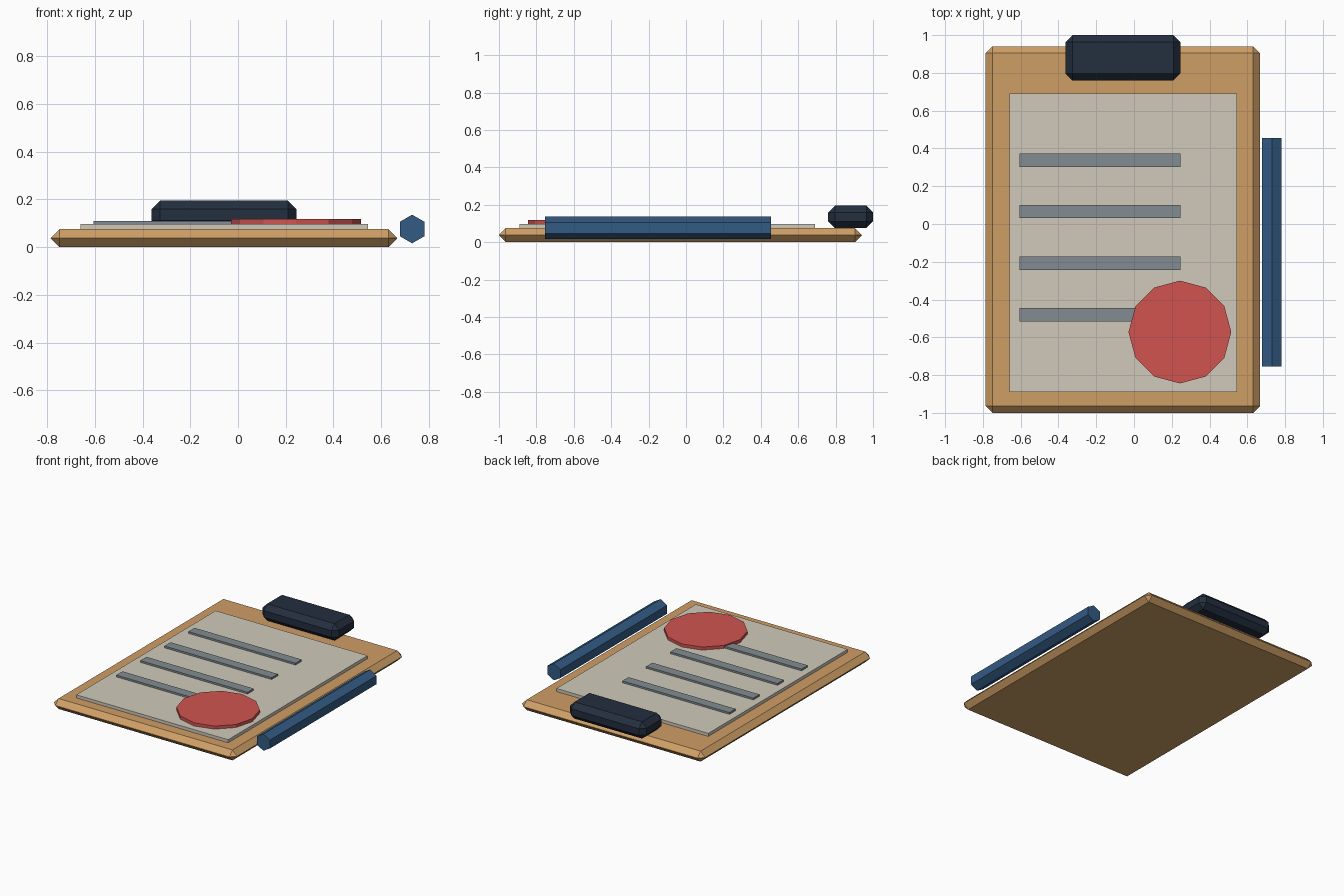
import bpy
import bmesh
from math import pi
from mathutils import Matrix

default_cube = bpy.data.objects.get("Cube")
if default_cube:
    bpy.data.objects.remove(default_cube, do_unlink=True)


def material(name, rgb):
    # sRGB 0-255 to linear
    color = [((c / 255 + 0.055) / 1.055) ** 2.4 for c in rgb] + [1]
    mat = bpy.data.materials.new(name)
    mat.use_nodes = True
    mat.diffuse_color = color
    mat.node_tree.nodes["Principled BSDF"].inputs["Base Color"].default_value = color
    return mat


def finish(name, bm, mat):
    bmesh.ops.recalc_face_normals(bm, faces=bm.faces)
    mesh = bpy.data.meshes.new(name)
    bm.to_mesh(mesh)
    bm.free()
    mesh.materials.append(mat)
    obj = bpy.data.objects.new(name, mesh)
    bpy.context.collection.objects.link(obj)
    return obj


def box(name, low, high, mat, chamfer=0):
    bm = bmesh.new()
    size = [b - a for a, b in zip(low, high)]
    center = [(a + b) / 2 for a, b in zip(low, high)]
    place = Matrix.Translation(center) @ Matrix.Diagonal((*size, 1))
    bmesh.ops.create_cube(bm, size=1, matrix=place)
    if chamfer:
        bmesh.ops.bevel(bm, geom=bm.edges[:], offset=chamfer, segments=1,
                        affect='EDGES', clamp_overlap=True)
    return finish(name, bm, mat)


def prism(name, sides, radius, length, matrix, mat):
    bm = bmesh.new()
    bmesh.ops.create_cone(bm, cap_ends=True, segments=sides, radius1=radius,
                          radius2=radius, depth=length, matrix=matrix)
    return finish(name, bm, mat)


wood = material("warm wood", (207, 159, 102))
paper_grey = material("off-white paper", (209, 202, 187))
slate = material("slate ink", (131, 140, 146))
red = material("stamp red", (208, 84, 80))
navy = material("dark navy metal", (35, 46, 62))
blue = material("pen blue", (52, 91, 132))

# Chamfered backing board
box("board", (-0.785, -1, 0), (0.667, 0.94, 0.075), wood, 0.036)

# Paper sheet
box("paper", (-0.66, -0.89, 0.07), (0.545, 0.69, 0.097), paper_grey)

# Raised text lines
for i, y in enumerate((0.337, 0.066, -0.208, -0.48)):
    box(f"text_line_{i + 1}", (-0.605, y - 0.035, 0.09),
        (0.245, y + 0.035, 0.11), slate)

# Round stamp
prism("stamp", 12, 0.272, 0.025, Matrix.Translation((0.243, -0.572, 0.1065)), red)

# Clip at the top edge
box("clip", (-0.362, 0.76, 0.075), (0.245, 1, 0.195), navy, 0.036)

# Hexagonal pen beside the board
prism("pen", 6, 0.06, 1.21,
      Matrix.Translation((0.73, -0.15, 0.076)) @ Matrix.Rotation(pi / 2, 4, 'X'), blue)
